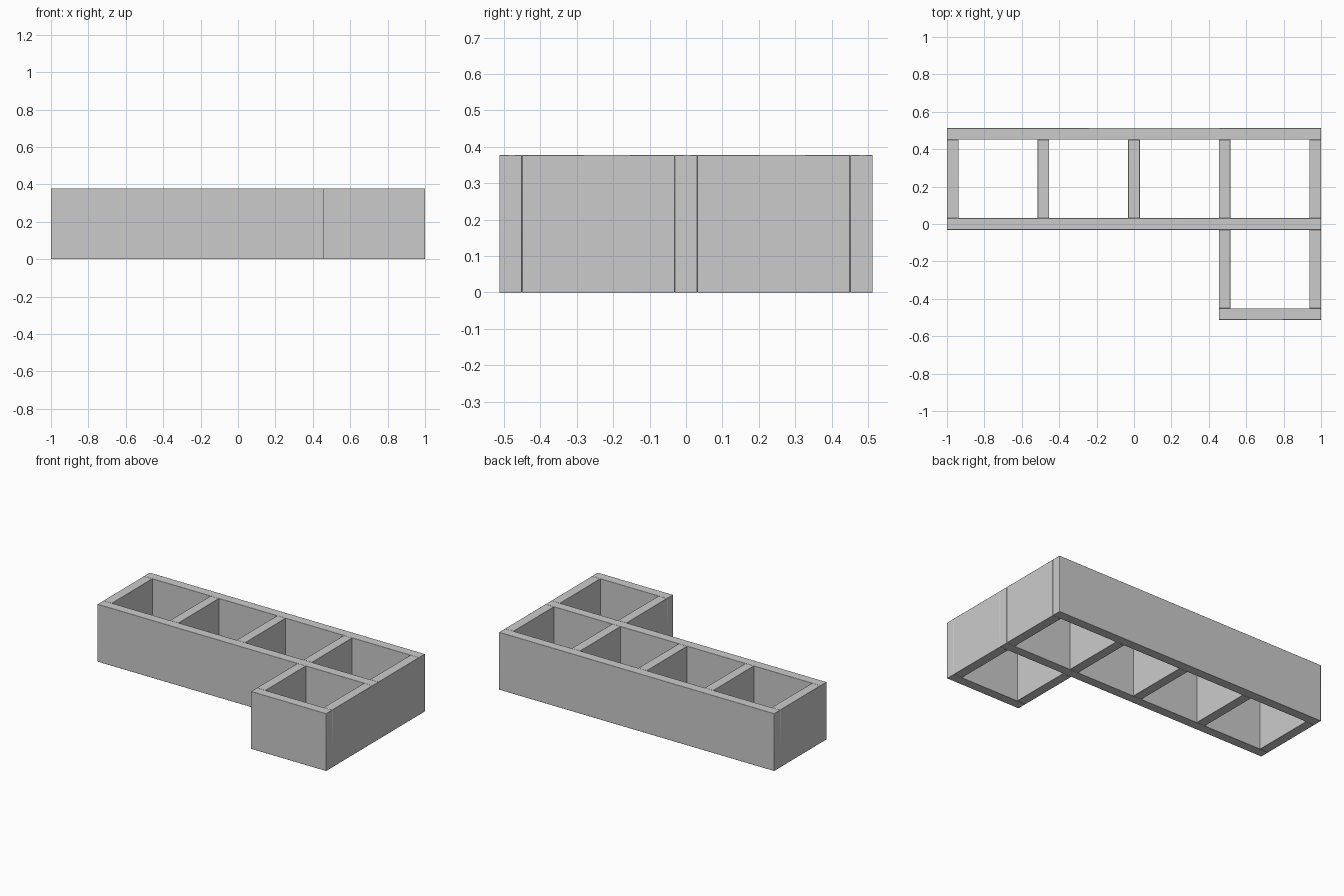
import bpy

if "Cube" in bpy.data.objects:
    bpy.data.objects.remove(bpy.data.objects["Cube"])

T, H = 0.062, 0.378      # wall thickness and height
Y_OUT = 0.513            # outer half depth
PITCH = 0.4845           # spacing of the cross walls


def wall(name, x0, x1, y0, y1):
    bpy.ops.mesh.primitive_cube_add(size=1, location=((x0 + x1) / 2, (y0 + y1) / 2, H / 2))
    ob = bpy.context.object
    ob.name = name
    ob.scale = (x1 - x0, y1 - y0, H)
    bpy.ops.object.transform_apply(location=False, rotation=False, scale=True)
    # slightly eased edges
    bev = ob.modifiers.new("eased_edges", 'BEVEL')
    bev.width = 0.002
    bev.segments = 2
    bpy.ops.object.shade_smooth_by_angle()
    return ob


lefts = [-1 + PITCH * i for i in range(5)]

# Long walls
wall("back_wall", -1, 1, Y_OUT - T, Y_OUT)
wall("middle_wall", -1, 1, -T / 2, T / 2)
wall("front_wall", lefts[3], 1, -Y_OUT, -Y_OUT + T)

# Cross walls of the four rear cells
for i, x in enumerate(lefts):
    wall(f"rear_divider_{i + 1}", x, x + T, T / 2, Y_OUT - T)

# Side walls of the front cell
for side, x in zip(("left", "right"), lefts[3:]):
    wall(f"front_cell_{side}_wall", x, x + T, -Y_OUT + T, -T / 2)
